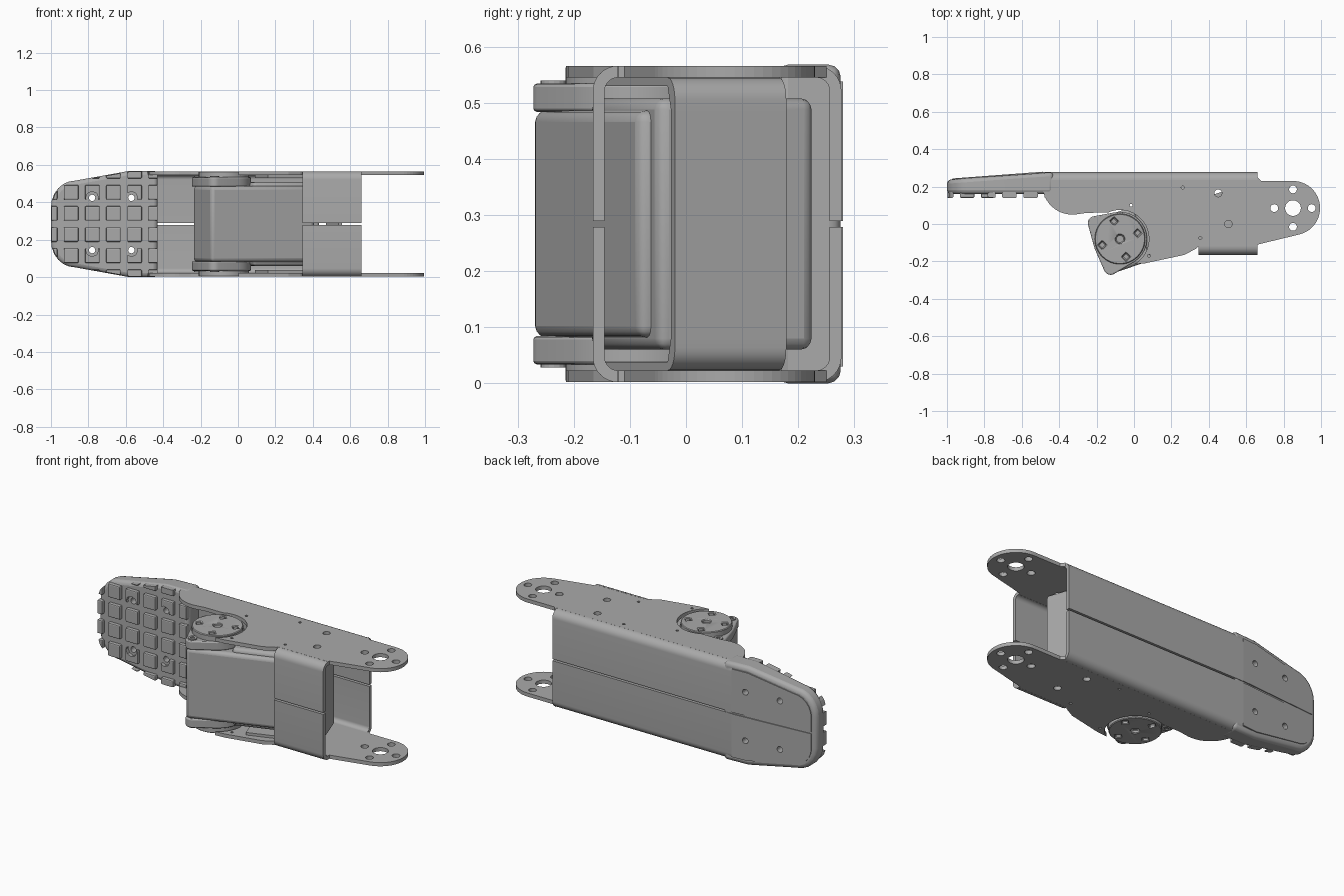
import bpy, bmesh
from math import sin, cos, radians, pi

if "Cube" in bpy.data.objects:
    bpy.data.objects.remove(bpy.data.objects["Cube"], do_unlink=True)

MID = 0.284            # height of the mirror plane; all parts are built around it
TOP, T = 0.282, 0.021  # half height of the bracket and sheet thickness
HORN = (-0.075, -0.08)

grey = bpy.data.materials.new("plain grey")
grey.use_nodes = True
GREY = (0.4, 0.4, 0.4, 1)
grey.diffuse_color = GREY
grey.node_tree.nodes["Principled BSDF"].inputs["Base Color"].default_value = GREY


def arc(cx, cy, r, a, b, n=12):
    """Points on an arc from angle a to angle b, in degrees."""
    step = (b - a) / n
    return [(cx + r * cos(radians(a + step * i)), cy + r * sin(radians(a + step * i)))
            for i in range(n + 1)]


def circle(c, r, n=32):
    return arc(c[0], c[1], r, 0, 360, n)[:-1]


def uv(u, v):
    """Coordinates of the tilted motor, turned into the bracket's frame."""
    a = radians(19)
    return (u * cos(a) - v * sin(a), u * sin(a) + v * cos(a))


def hull(points):
    """Convex outline around a set of 2D points."""
    pts, out = sorted(set(points)), []
    for seq in (pts, pts[::-1]):
        half = []
        for p in seq:
            while len(half) > 1 and ((half[-1][0] - half[-2][0]) * (p[1] - half[-2][1])
                                     - (half[-1][1] - half[-2][1]) * (p[0] - half[-2][0])) <= 0:
                half.pop()
            half.append(p)
        out += half[:-1]
    return out


def prism(name, outlines, lo, hi, axis="z"):
    """Extrude one or more outlines from lo to hi along an axis."""
    place = {"x": lambda p, d: (d, p[0], p[1]),
             "y": lambda p, d: (p[0], d, p[1]),
             "z": lambda p, d: (p[0], p[1], d)}[axis]
    bm = bmesh.new()
    for pts in outlines:
        face = bm.faces.new([bm.verts.new(place(p, lo)) for p in pts])
        new = bmesh.ops.extrude_face_region(bm, geom=[face])["geom"]
        for v in new:
            if isinstance(v, bmesh.types.BMVert):
                v.co["xyz".index(axis)] = hi
    bmesh.ops.recalc_face_normals(bm, faces=bm.faces)
    mesh = bpy.data.meshes.new(name)
    bm.to_mesh(mesh)
    bm.free()
    mesh.materials.append(grey)
    obj = bpy.data.objects.new(name, mesh)
    obj.location.z = MID
    bpy.context.collection.objects.link(obj)
    return obj


def boolean(obj, cutter, mode="DIFFERENCE"):
    m = obj.modifiers.new("cut", "BOOLEAN")
    m.object, m.operation, m.solver = cutter, mode, "EXACT"
    cutter.hide_render = True
    cutter.hide_set(True)


def bevel(obj, width, segments=3):
    m = obj.modifiers.new("bevel", "BEVEL")
    m.width, m.segments, m.limit_method, m.angle_limit = width, segments, "ANGLE", radians(40)


def mirror(obj):
    m = obj.modifiers.new("mirror", "MIRROR")
    m.use_axis = (False, False, True)


def smooth(obj):
    bpy.ops.object.select_all(action="DESELECT")
    obj.select_set(True)
    bpy.context.view_layer.objects.active = obj
    bpy.ops.object.shade_smooth_by_angle(angle=radians(35))


# Side plates with a rounded lug, a recess for the horn, and screw holes
LUG = (0.85, 0.085)
outline = ([(-0.49, 0.235)] + arc(-0.33, 0.21, 0.16, 180, 275) + [(-0.25, 0.06)]
           + arc(*HORN, 0.155, 115, -60, 20)
           + [(0.06, -0.21), (0.27, -0.165), (0.335, -0.13), (0.345, -0.12), (0.66, -0.12), (0.66, -0.11)]
           + arc(*LUG, 0.145, -75, 90, 24) + [(0.68, 0.23), (0.66, 0.25), (0.66, 0.235)])
plate = prism("side_plates", [outline], TOP - T, TOP)
holes = [circle(LUG, 0.042)]
holes += [circle((LUG[0] + 0.1 * cos(k * pi / 2), LUG[1] + 0.1 * sin(k * pi / 2)), 0.021, 16) for k in range(4)]
holes += [circle(c, 0.02, 20) for c in ((0.45, 0.165), (0.505, 0))]
holes += [circle(c, 0.008, 10) for c in ((0.26, 0.195), (-0.015, 0.1), (0.08, -0.17), (0.355, -0.075))]
boolean(plate, prism("plate_hole_cutter", holes, 0.2, 0.4))
mirror(plate)


# Bent flanges, split along the middle
def flange(name, y, side, x0, x1):
    r, cy = 0.045, y - side * 0.045
    turn = [(cy + side * px, pz) for px, pz in arc(0, TOP - r, r, 90, 0, 8)]
    back = [(cy + side * px, pz) for px, pz in arc(0, TOP - r, r - T, 0, 90, 8)]
    obj = prism(name, [turn + [(y, 0.005), (y - side * T, 0.005)] + back], x0, x1, "x")
    mirror(obj)
    smooth(obj)


flange("back_flange", 0.277, 1, -0.49, 0.66)
flange("front_flange", -0.166, -1, 0.345, 0.66)

# Inner channel that ties the two side plates together
bend = [(0.52 - 0.04 + a, b) for a, b in arc(0, TOP - T - 0.05, 0.04, 0, 90, 8)]
channel = prism("cross_channel", [[(0.52, 0), (0.52, 0.2)] + bend + [(0.1, 0.251), (0.1, 0.236),
                (0.48, 0.236), (0.5, 0.2), (0.5, 0)]], -0.2, 0.01, "y")
for v in channel.data.vertices:
    v.co.x, v.co.y = uv(v.co.x, v.co.y)
    if v.co.z > 0.205:
        v.co.z = min(v.co.z + 0.01, TOP - T)
mirror(channel)
smooth(channel)

# Motor body: narrow front housing and wider rear housing
for name, u0, u1, v0, v1, h in (("motor_front", -0.225, 0.36, -0.213, 0.09, 0.202),
                                ("motor_rear", 0.02, 0.4, -0.19, 0.105, 0.224)):
    body = prism(name, [[uv(u0, v0), uv(u1, v0), uv(u1, v1), uv(u0, v1)]], -h, h)
    bevel(body, 0.02)
    smooth(body)

# Motor end caps with two screw bosses
BOSSES = [(-0.21, 0.005), (-0.125, -0.235)]
cap = prism("motor_caps", [hull(circle(HORN, 0.145) + circle(BOSSES[0], 0.037, 20)
            + circle(BOSSES[1], 0.037, 20))], 0.2, 0.25)
bevel(cap, 0.006, 2)
mirror(cap)
smooth(cap)
boss = prism("cap_screws", [circle(b, 0.024, 16) for b in BOSSES], 0.24, 0.256)
boolean(boss, prism("screw_socket_cutter", [circle(b, 0.012, 6) for b in BOSSES], 0.251, 0.3))
mirror(boss)

# Round output horns with square pockets and a centre hole
horn = prism("output_horns", [circle(HORN, 0.135, 48)], 0.24, TOP)
pockets = [circle((HORN[0] + 0.1 * cos(a), HORN[1] + 0.1 * sin(a)), 0.021, 4)
           for a in (radians(19 + 90 * k) for k in range(4))]
boolean(horn, prism("horn_pocket_cutter", pockets + [circle(HORN, 0.023, 16)], 0.262, 0.3))
bevel(horn, 0.004, 1)
mirror(horn)
smooth(horn)

# Foot: tapered rubber block with a rounded toe
def foot_outline(inset=0, heel=-0.43):
    edge = 0.284 - inset
    top = [(heel, edge), (-0.58, edge), (-0.87 + inset / 4, 0.232 - inset)]
    toe = [(-0.87 + inset / 4 - (0.13 - inset * 0.75) * sin(t), 0.09 + (0.142 - inset) * cos(t))
           for t in (radians(15 * k) for k in range(1, 7))]
    half = top + toe
    return half + [(x, -z) for x, z in reversed(half)]


def slope_back(obj, rise=0.0):
    """Let the back of the foot fall away towards the toe."""
    for v in obj.data.vertices:
        if v.co.y > 0.2:
            v.co.y += rise - 0.075 * max(0, -0.47 - v.co.x)


SCREWS = [(x, z) for x in (-0.78, -0.57) for z in (-0.14, 0.14)]
foot = prism("foot", [foot_outline()], 0.16, 0.277, "y")
slope_back(foot)
rim = foot.modifiers.new("bevel", "BEVEL")
rim.width, rim.segments, rim.limit_method, rim.angle_limit = 0.022, 3, "ANGLE", radians(60)
screw_cutter = prism("foot_hole_cutter", [circle(c, 0.017, 16) for c in SCREWS], 0.0, 0.4, "y")
boolean(foot, screw_cutter)
smooth(foot)

# Back cover of the foot, in two halves like the bracket
half = [p for p in foot_outline(0.03, -0.488) if p[1] > 0]
cover = prism("foot_cover", [half + [(-0.97, 0.005), (-0.488, 0.005)]], 0.25, 0.277, "y")
slope_back(cover, 0.004)
boolean(cover, screw_cutter)
mirror(cover)

# Square tread blocks trimmed to the foot outline
blocks = []
for i in range(6):
    for j in range(6):
        cx, cz, s = -1.005 + 0.113 * i, -0.2825 + 0.113 * j, 0.039
        blocks.append([(cx - s, cz - s), (cx + s, cz - s), (cx + s, cz + s), (cx - s, cz + s)])
tread = prism("tread_blocks", blocks, 0.14, 0.17, "y")
bevel(tread, 0.006, 2)
boolean(tread, prism("tread_trim", [foot_outline(0.004)], 0.1, 0.2, "y"), "INTERSECT")
wells = prism("tread_well_cutter", [circle(c, 0.034, 8) for c in SCREWS], 0.1, 0.161, "y")
boolean(tread, wells)
boolean(tread, screw_cutter)
